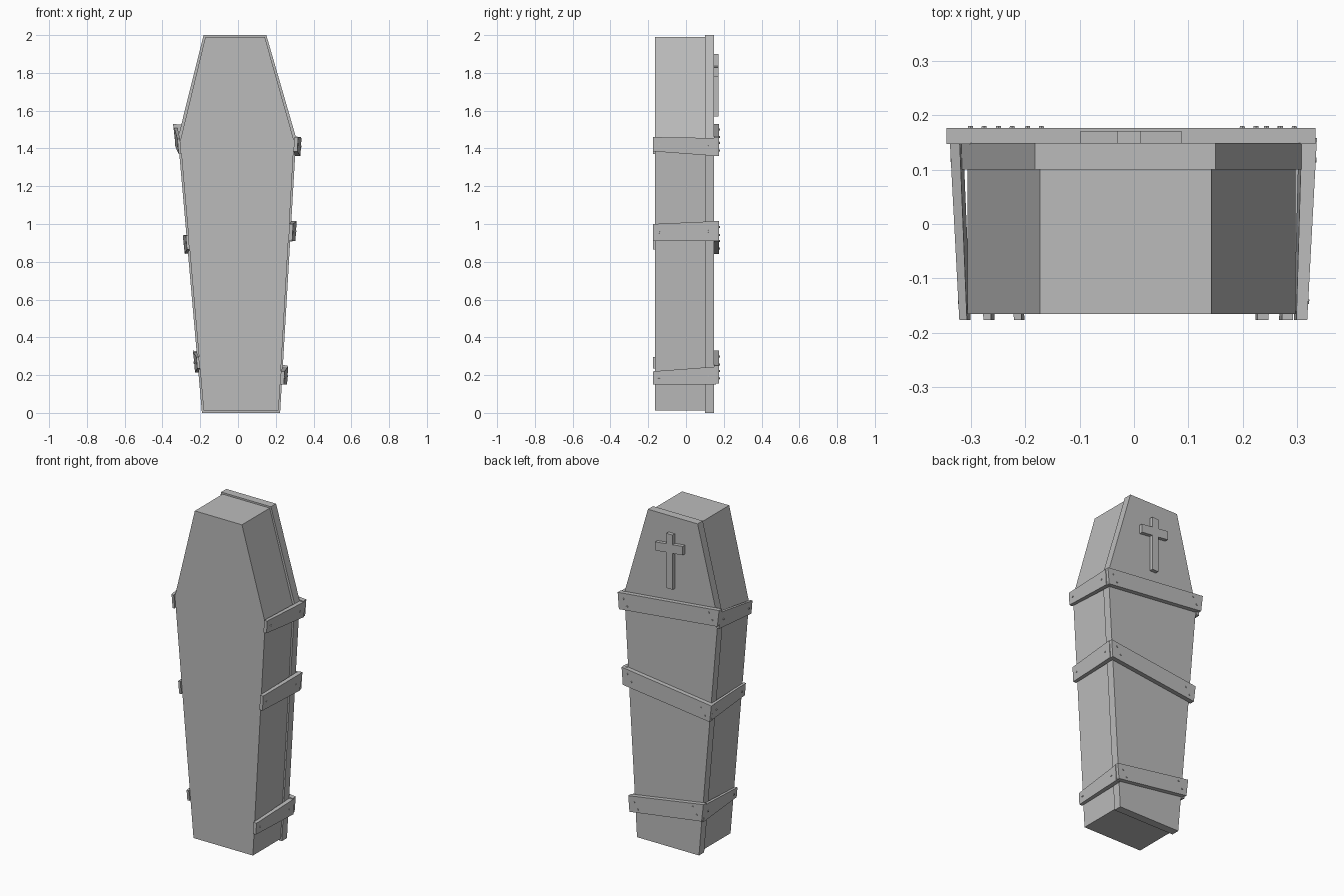
import bpy, bmesh
from mathutils import Vector

if "Cube" in bpy.data.objects:
    bpy.data.objects.remove(bpy.data.objects["Cube"])

grey = bpy.data.materials.new("plain_grey")
grey.diffuse_color = (0.5, 0.5, 0.5, 1)
grey.use_nodes = True
grey.node_tree.nodes["Principled BSDF"].inputs["Base Color"].default_value = grey.diffuse_color


def add_mesh(name, bm):
    bmesh.ops.recalc_face_normals(bm, faces=bm.faces)
    mesh = bpy.data.meshes.new(name)
    bm.to_mesh(mesh)
    bm.free()
    mesh.materials.append(grey)
    obj = bpy.data.objects.new(name, mesh)
    bpy.context.collection.objects.link(obj)
    return obj


def loft(name, loop_a, loop_b):
    """Closed solid between two matching loops."""
    bm = bmesh.new()
    a = [bm.verts.new(p) for p in loop_a]
    b = [bm.verts.new(p) for p in loop_b]
    bm.faces.new(a)
    bm.faces.new(b[::-1])
    n = len(a)
    for i in range(n):
        j = (i + 1) % n
        bm.faces.new((a[i], b[i], b[j], a[j]))
    return add_mesh(name, bm)


def slab(name, outline, y0, y1):
    return loft(name, [(x, y0, z) for x, z in outline], [(x, y1, z) for x, z in outline])


def nail(name, pos, normal):
    bm = bmesh.new()
    bmesh.ops.create_cone(bm, cap_ends=True, segments=6, radius1=0.006, radius2=0.005, depth=0.008)
    obj = add_mesh(name, bm)
    obj.location = pos
    obj.rotation_euler = Vector(normal).to_track_quat('Z', 'Y').to_euler()


# Six-sided case and slightly larger lid
body = [(-0.182, 0.012), (0.215, 0.012), (0.297, 1.44), (0.142, 1.99), (-0.173, 1.99), (-0.306, 1.44)]
lid = [(-0.191, 0.0), (0.223, 0.0), (0.308, 1.455), (0.15, 2.0), (-0.182, 2.0), (-0.318, 1.455)]
slab("coffin_body", body, -0.165, 0.102)
slab("coffin_lid", lid, 0.10, 0.149)


def edge_x(outline, side, z):
    """Outline x at height z below the shoulder, extended straight past it."""
    foot, shoulder = (outline[1], outline[2]) if side > 0 else (outline[0], outline[5])
    t = min((z - foot[1]) / (shoulder[1] - foot[1]), 1.02)
    return foot[0] + t * (shoulder[0] - foot[0])


# Crooked boards across the lid: (bottom, top) at the -x end, then at the +x end
lid_boards = {"upper": ((1.43, 1.53), (1.36, 1.46)),
              "middle": ((0.84, 0.94), (0.91, 1.015)),
              "lower": ((0.225, 0.33), (0.155, 0.25))}
for label, (left, right) in lid_boards.items():
    xl = edge_x(lid, -1, sum(left) / 2) - 0.02
    xr = edge_x(lid, 1, sum(right) / 2) + 0.024
    outline = [(xl + 0.008, left[0]), (xr - 0.004, right[0]), (xr + 0.004, right[1]), (xl - 0.004, left[1])]
    slab(label + "_lid_board", outline, 0.147, 0.176)
    for x, (z0, z1) in ((xl + 0.05, left), (xr - 0.05, right)):
        for f in (0.3, 0.7):
            dx = 0.015 if f > 0.5 else -0.01
            nail(label + "_lid_nail", (x + dx, 0.176, z0 + f * (z1 - z0)), (0, 1, 0))

# Tapered boards along the sides: (bottom, top) at the lid, then at the far end
side_boards = {"upper_right": (1, (1.36, 1.455), (1.385, 1.46)),
               "middle_right": (1, (0.91, 1.015), (0.91, 1.0)),
               "lower_right": (1, (0.15, 0.245), (0.15, 0.22)),
               "upper_left": (-1, (1.41, 1.51), (1.37, 1.45)),
               "middle_left": (-1, (0.845, 0.94), (0.865, 0.94)),
               "lower_left": (-1, (0.215, 0.32), (0.235, 0.295))}
for label, (side, near, far) in side_boards.items():
    def section(outline, y, zs, thick):
        xs = [edge_x(outline, side, z) for z in zs]
        return [(xs[0], y, zs[0]), (xs[1], y, zs[1]),
                (xs[1] + side * thick, y, zs[1]), (xs[0] + side * thick, y, zs[0])]
    thick = 0.028 if side > 0 else 0.018
    a = section(lid, 0.158, near, thick)
    b = section(body, -0.176, far, 0.02 if side > 0 else 0.014)
    loft(label + "_side_board", a, b)
    outer = [(Vector(p), Vector(q)) for p, q in ((a[3], b[3]), (a[2], b[2]))]
    for t in (0.12, 0.9):
        lo, hi = (p.lerp(q, t) for p, q in outer)
        nail(label + "_side_nail", lo.lerp(hi, 0.5), (side, -0.08 * side, 0))

# Raised cross on the lid, as one twelve-sided outline
slab("lid_cross", [(-0.03, 1.57), (0.012, 1.57), (0.012, 1.785), (0.085, 1.777), (0.087, 1.828),
                   (0.012, 1.837), (0.012, 1.90), (-0.03, 1.90), (-0.03, 1.842), (-0.098, 1.85),
                   (-0.098, 1.797), (-0.03, 1.789)], 0.147, 0.171)
